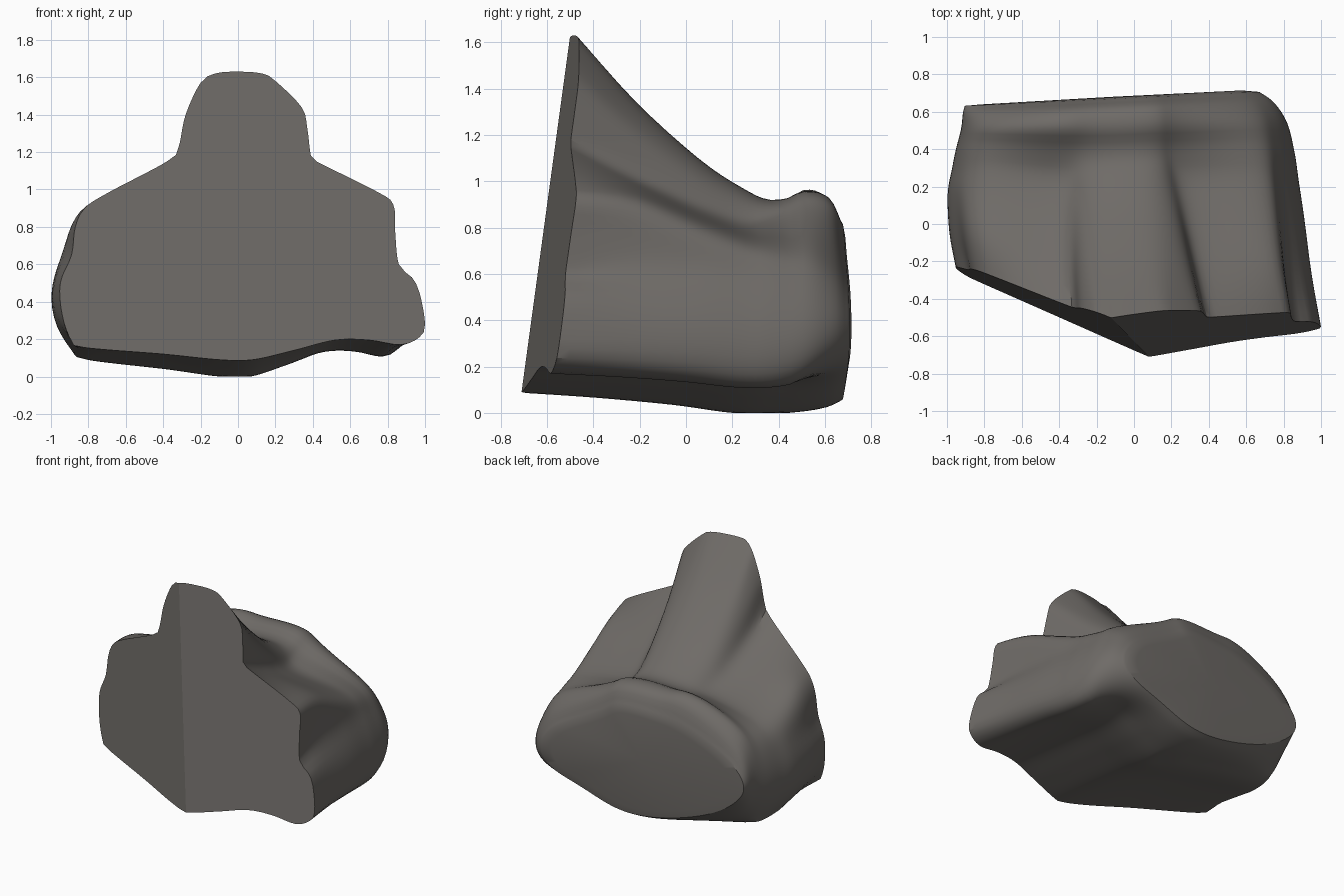
import bpy, bmesh, math

if "Cube" in bpy.data.objects:
    bpy.data.objects.remove(bpy.data.objects["Cube"])

# Front outline (x, z), counter-clockwise from the foot of the front crease
OUTLINE = [(.08, .09), (.3, .14), (.52, .195), (.7, .195), (.87, .17), (.97, .21),
           (1.0, .28), (.97, .45), (.93, .53), (.86, .6), (.84, .78), (.83, .92),
           (.74, .99), (.42, 1.15), (.39, 1.18), (.37, 1.33), (.34, 1.44), (.2, 1.58),
           (.13, 1.62), (0, 1.63), (-.123, 1.62), (-.2, 1.57), (-.28, 1.4), (-.32, 1.22),
           (-.38, 1.15), (-.7, .98), (-.82, .9), (-.87, .8), (-.89, .65), (-.95, .5),
           (-.94, .33), (-.89, .19), (-.82, .155), (-.4, .12), (-.1, .09)]
CREASE_TOP = 20

# Heights of base, waist, shoulder, neck and crest in the front outline
LEVELS = [.09, .5, .95, 1.15, 1.63]
# Stations front to back: depth, right scale, left scale, five heights, left pad lift
STATIONS = [(0, 1, 1, .09, .5, .95, 1.15, 1.63, 0),
            (.22, .95, 1.035, .07, .5, .92, 1.01, 1.35, 0),
            (.46, .91, 1.045, .04, .5, .81, .87, 1.10, .02),
            (.62, .88, 1.02, .01, .5, .74, .80, .975, .05),
            (.73, .86, 1.0, 0, .5, .71, .82, .92, .08),
            (.86, .82, .97, .01, .49, .67, .87, .937, .13),
            (.95, .75, .96, .03, .47, .60, .84, .905, .13),
            (1, .67, .95, .06, .45, .54, .74, .82, .1)]


def catmull(a, b, c, d, u):
    return [.5 * (2 * q + (r - p) * u + (2 * p - 5 * q + 4 * r - s) * u * u
                  + (3 * q - p - 3 * r + s) * u ** 3) for p, q, r, s in zip(a, b, c, d)]


def remap(z, heights):
    for i in range(4):
        if z <= LEVELS[i + 1] or i == 3:
            f = (z - LEVELS[i]) / (LEVELS[i + 1] - LEVELS[i])
            return heights[i] + f * (heights[i + 1] - heights[i])


def clamp(v):
    return max(0, min(1, v))


def front_y(x, z):
    # two leaning cut planes meeting at the crease
    return -.71 + max(.142 * (x - .08) + .155 * (z - .09),
                      -.435 * (x - .08) + .0786 * (z - .09))


def soften(row, t):
    # rounds the section more and more towards the back, keeping its extents
    pts = [list(p) for p in row]
    for _ in range(int(50 * t ** 1.5)):
        out = []
        for i, p in enumerate(pts):
            w = max(clamp((p[2] - .12) / .3), clamp((t - .8) / .2)) * .5
            a, b = pts[i - 1], pts[(i + 1) % len(pts)]
            out.append([p[k] + w * ((a[k] + b[k]) / 2 - p[k]) for k in range(3)])
        pts = out
    for k in (0, 2):
        lo, hi = min(p[k] for p in row), max(p[k] for p in row)
        l2, h2 = min(p[k] for p in pts), max(p[k] for p in pts)
        for p in pts:
            p[k] = lo + (p[k] - l2) * (hi - lo) / (h2 - l2)
    return pts


def section(ring, st):
    t, row = st[0], []
    for x, z in ring:
        nx = x * (st[1] if x > 0 else st[2])
        if x > 0:
            # right flank of the ridge narrows towards the back
            nx *= 1 - clamp((z - 1) / .13) * .6 * min(t, .75)
        else:
            # lower left edge tucks in
            nx *= 1 - .06 * clamp((.3 - z) / .12) * clamp(t / .2)
        # bottom corners lift at the very back, and the left of the pad rises
        nz = remap(z, st[3:8]) + clamp((.5 - z) / .25) * .25 * t ** 8 * nx * nx
        nz += st[8] * clamp((z - .5) / .35) * clamp(-(x + .1) / .4) * clamp((1.5 - z) / .3)
        y = (1 - t) * front_y(x, z) + t * (.675 + .05 * nx)
        row.append((nx, y, max(nz, 0)))
    return soften(row, t)


# Evenly spaced outline points
n = len(OUTLINE)
ring = []
for i in range(n):
    if i == CREASE_TOP:
        top = len(ring)
    p, q = OUTLINE[i], OUTLINE[(i + 1) % n]
    steps = max(1, round(math.dist(p, q) / .04))
    ring += [catmull(OUTLINE[i - 1], p, q, OUTLINE[(i + 2) % n], k / steps) for k in range(steps)]

m = len(STATIONS)
stations = [catmull(STATIONS[max(i - 1, 0)], STATIONS[i], STATIONS[i + 1],
                    STATIONS[min(i + 2, m - 1)], k / 4) for i in range(m - 1) for k in range(4)]
stations.append(STATIONS[-1])

# Body: outline lofted through the stations
bm = bmesh.new()
rows = [[bm.verts.new(p) for p in section(ring, st)] for st in stations]
# rounded inner ring of the back pad
rows.append([bm.verts.new((-.12 + (v.co.x + .12) * .88, v.co.y + .008,
                           .46 + (v.co.z - .46) * .88)) for v in rows[-1]])
count = len(ring)
for a, b in zip(rows, rows[1:]):
    for i in range(count):
        j = (i + 1) % count
        bm.faces.new((a[i], b[i], b[j], a[j]))

# Two flat cut faces at the front, split along a sharp crease
bm.faces.new(rows[0][:top + 1])
bm.faces.new(rows[0][top:] + [rows[0][0]])
bm.edges.get((rows[0][0], rows[0][top])).smooth = False

# Back pad cap
hub = bm.verts.new((-.12, .68, .46))
for i in range(count):
    bm.faces.new((rows[-1][i], hub, rows[-1][(i + 1) % count]))
bmesh.ops.recalc_face_normals(bm, faces=bm.faces)

mesh = bpy.data.meshes.new("rock")
bm.to_mesh(mesh)
bm.free()
rock = bpy.data.objects.new("rock", mesh)
bpy.context.collection.objects.link(rock)

stone = bpy.data.materials.new("warm grey stone")
stone.diffuse_color = (.158, .147, .136, 1)
stone.use_nodes = True
stone.node_tree.nodes["Principled BSDF"].inputs["Base Color"].default_value = stone.diffuse_color
mesh.materials.append(stone)

bpy.context.view_layer.objects.active = rock
rock.select_set(True)
bpy.ops.object.shade_smooth_by_angle(angle=math.radians(30))
